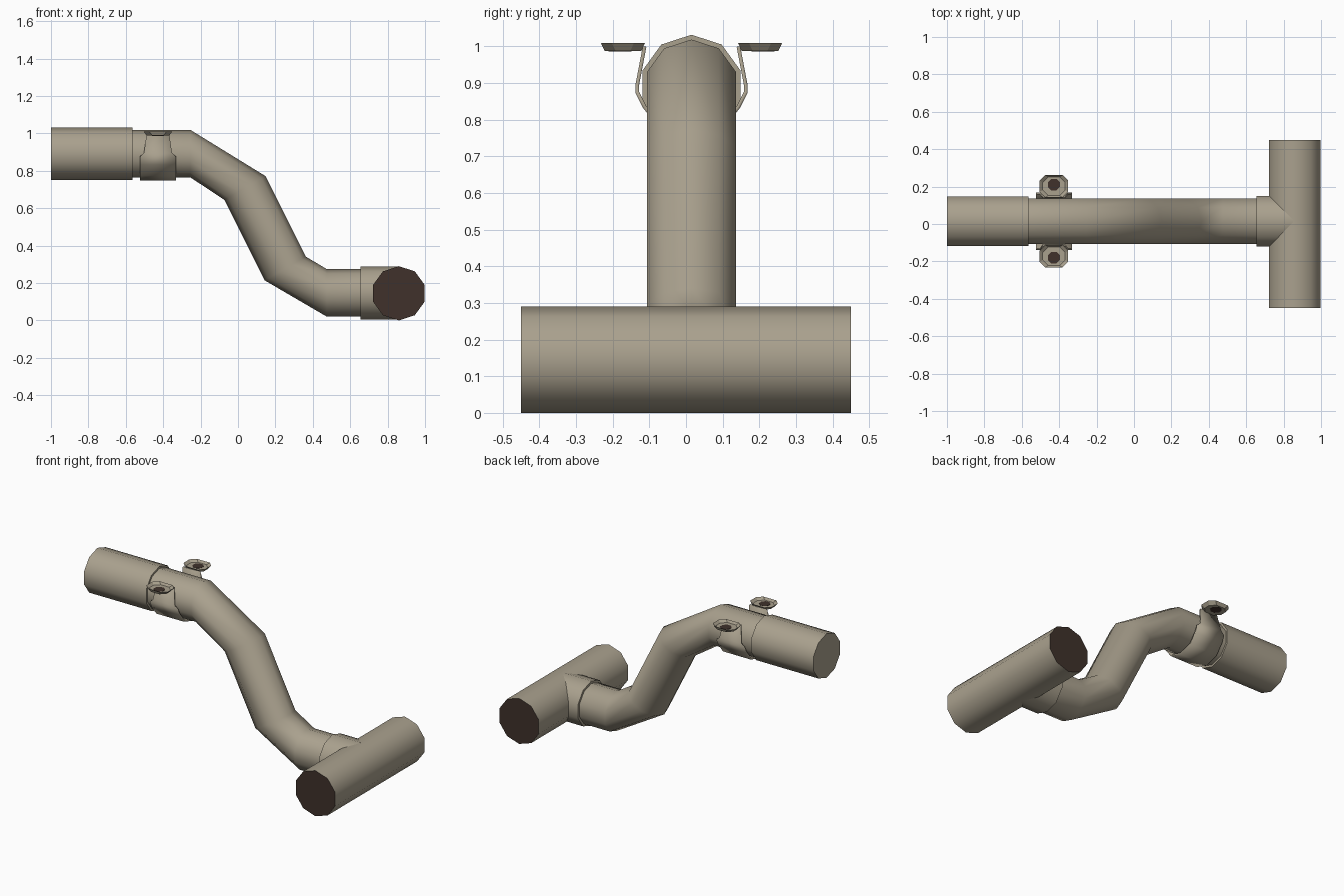
import bpy, bmesh, math
from mathutils import Vector

if "Cube" in bpy.data.objects:
    bpy.data.objects.remove(bpy.data.objects["Cube"])

def material(name, col):
    m = bpy.data.materials.new(name)
    m.diffuse_color = (*col, 1)
    m.use_nodes = True
    m.node_tree.nodes["Principled BSDF"].inputs["Base Color"].default_value = m.diffuse_color
    return m

TAN = material("khaki_pipe", (0.40, 0.355, 0.27))
DARK = material("dark_opening", (0.05, 0.031, 0.024))
YC = 0.015      # centre line of the pipe run
SIDES = 10

def finish(name, bm, smooth=40, mats=(TAN, DARK)):
    bmesh.ops.recalc_face_normals(bm, faces=bm.faces)
    me = bpy.data.meshes.new(name)
    bm.to_mesh(me)
    bm.free()
    ob = bpy.data.objects.new(name, me)
    bpy.context.collection.objects.link(ob)
    for m in mats:
        me.materials.append(m)
    bpy.ops.object.select_all(action='DESELECT')
    ob.select_set(True)
    bpy.context.view_layer.objects.active = ob
    if smooth:
        bpy.ops.object.shade_smooth_by_angle(angle=math.radians(smooth))
    return ob

def loft(name, rings, cap=0, smooth=50):
    """Bridge vertex rings into a closed tube; cap is the end material index."""
    bm = bmesh.new()
    vs = [[bm.verts.new(p) for p in r] for r in rings]
    n = len(vs[0])
    for a, b in zip(vs, vs[1:]):
        for i in range(n):
            j = (i + 1) % n
            bm.faces.new((a[i], a[j], b[j], b[i]))
    for end in (vs[0], vs[-1]):
        bm.faces.new(end).material_index = cap
    return finish(name, bm, smooth)

def ring(x, z, r, tilt=0):
    """Ten-sided ring across the pipe run, tilted downhill by tilt degrees."""
    t = math.radians(tilt)
    out = []
    for i in range(SIDES):
        a = 2 * math.pi * i / SIDES
        h = r * math.cos(a)
        out.append((x + h * math.sin(t), YC + r * math.sin(a), z + h * math.cos(t)))
    return out

# Pipe run: wide inlet, S-bend, outlet collar
loft("inlet_pipe", [ring(-1, 0.892, 0.14), ring(-0.563, 0.892, 0.14)])
loft("s_bend_pipe", [ring(-0.60, 0.892, 0.127), ring(-0.255, 0.892, 0.127),
                     ring(0.037, 0.708, 0.127, 60), ring(0.252, 0.278, 0.127, 60),
                     ring(0.475, 0.147, 0.127), ring(0.80, 0.147, 0.127)])
loft("outlet_collar", [ring(0.655, 0.147, 0.142), ring(0.85, 0.147, 0.142)])

# Cross pipe with dark open ends
def cross_ring(y, r=0.145):
    return [(0.86 + r * math.sin(2 * math.pi * i / SIDES), y,
             0.145 + r * math.cos(2 * math.pi * i / SIDES)) for i in range(SIDES)]
loft("cross_pipe", [cross_ring(-0.45), cross_ring(0.45)], cap=1)

# U-shaped clamp strap: (side offset, height, half width), mirrored about the run
XC = -0.428
half = [(0.128, 1.0, 0.06), (0.148, 0.895, 0.075), (0.148, 0.875, 0.097),
        (0.128, 0.835, 0.097), (0.083, 0.778, 0.097)]
path = half + [(0, 0.752, 0.097)] + [(-y, z, w) for y, z, w in reversed(half)]
bm = bmesh.new()
rows = [[bm.verts.new((XC + s * w, YC + y, z)) for s in (-1, 1)] for y, z, w in path]
for a, b in zip(rows, rows[1:]):
    bm.faces.new((a[0], a[1], b[1], b[0]))
strap = finish("clamp_strap", bm, 40)
mod = strap.modifiers.new("thickness", 'SOLIDIFY')
mod.thickness = 0.01
mod.offset = 0

# Dished mounting ears with a dark bolt hole
def ear_ring(s, hx, hy, z):
    c = 0.03
    pts = [(hx - c, -hy), (hx, -hy + c), (hx, hy - c), (hx - c, hy),
           (c - hx, hy), (-hx, hy - c), (-hx, c - hy), (c - hx, -hy)]
    return [(XC + x, YC + s * (0.187 + y), z) for x, y in pts]

def disc(s, r, z):
    return [(XC + r * math.cos(i * math.pi / 4 + 0.39),
             YC + s * 0.195 + r * math.sin(i * math.pi / 4 + 0.39), z) for i in range(8)]

for side, s in (("front", -1), ("back", 1)):
    loft(side + "_clamp_ear", [ear_ring(s, 0.06, 0.05, 0.988), ear_ring(s, 0.076, 0.06, 1.009),
                               ear_ring(s, 0.06, 0.05, 0.995)], smooth=0)
    hole = loft(side + "_bolt_hole", [disc(s, 0.034, 0.9865), disc(s, 0.034, 0.9965)], cap=1, smooth=0)
    for p in hole.data.polygons:
        p.material_index = 1
